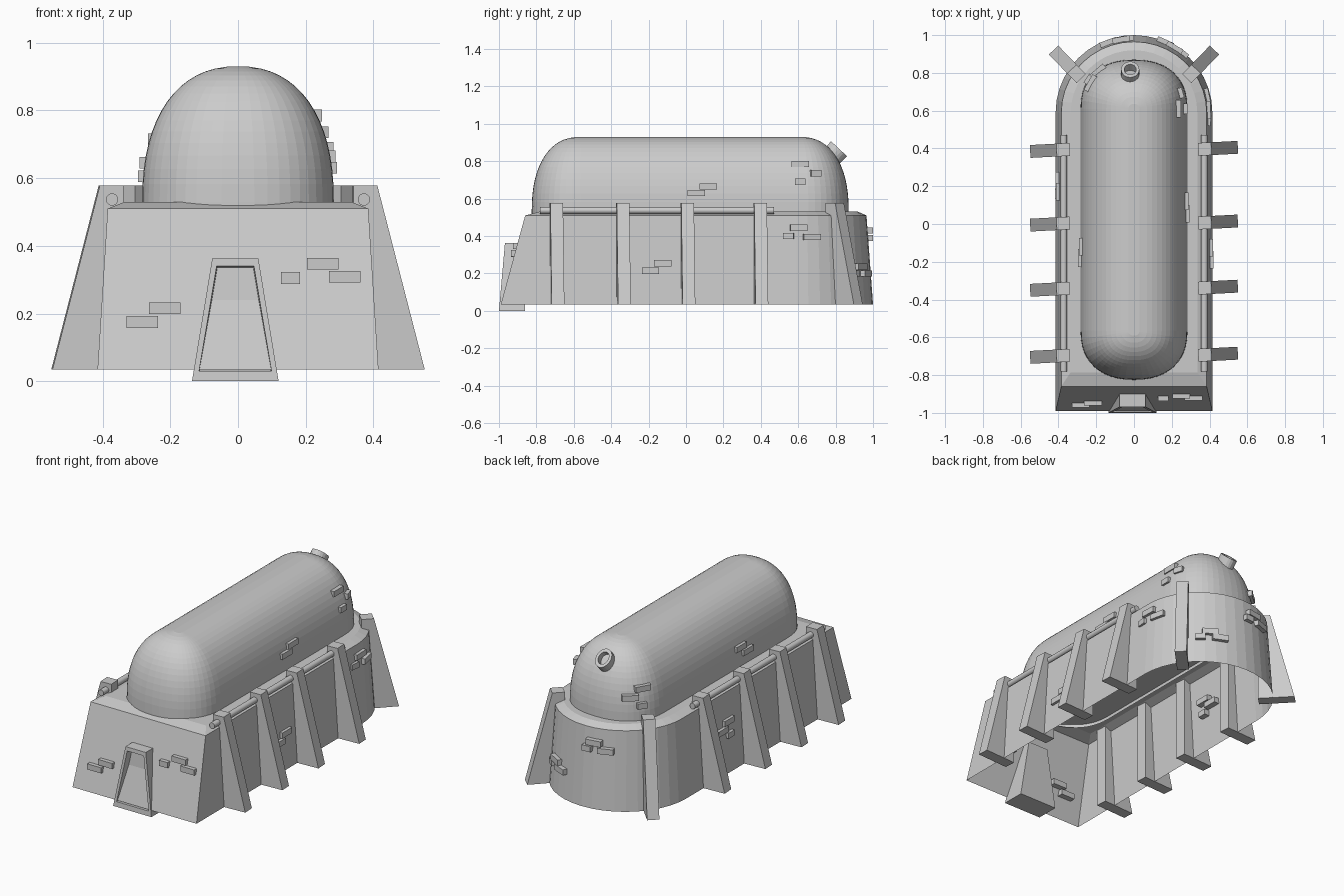
import bpy, bmesh, math
from mathutils import Matrix, Vector

cube = bpy.data.objects.get("Cube")
if cube:
    bpy.data.objects.remove(cube)

stone = bpy.data.materials.new("pale_grey")
stone.use_nodes = True
GREY = (0.6, 0.6, 0.6, 1)
stone.diffuse_color = GREY
stone.node_tree.nodes["Principled BSDF"].inputs["Base Color"].default_value = GREY


def finish(name, bm, matrix=None):
    bmesh.ops.recalc_face_normals(bm, faces=bm.faces)
    mesh = bpy.data.meshes.new(name)
    bm.to_mesh(mesh)
    bm.free()
    mesh.materials.append(stone)
    ob = bpy.data.objects.new(name, mesh)
    bpy.context.collection.objects.link(ob)
    if matrix:
        ob.matrix_world = matrix
    return ob


def loft(name, rings, cap_start=False, cap_end=False, closed=False, matrix=None):
    """Skin a list of equal-length point rings."""
    bm = bmesh.new()
    rows = [[bm.verts.new(p) for p in ring] for ring in rings]
    pairs = list(zip(rows, rows[1:]))
    if closed:
        pairs.append((rows[-1], rows[0]))
    for low, high in pairs:
        for i in range(len(low)):
            j = (i + 1) % len(low)
            bm.faces.new((low[i], low[j], high[j], high[i]))
    if cap_start:
        bm.faces.new(rows[0][::-1])
    if cap_end:
        bm.faces.new(rows[-1])
    return finish(name, bm, matrix)


# Sloping base, square in front and round behind, open below
ARC_Y = 0.59
BOTTOM, TOP = 0.035, 0.51


def outline(half, front, back, z):
    pts = [(-half, front, z), (half, front, z)]
    for i in range(21):
        a = math.pi * i / 20
        pts.append((half * math.cos(a), ARC_Y + (back - ARC_Y) * math.sin(a), z))
    return pts


loft("base_wall", [outline(0.415, -0.99, 1.0, BOTTOM),
                   outline(0.385, -0.86, 0.965, TOP),
                   outline(0.335, -0.785, 0.92, 0.53)], cap_end=True)

# Long rounded dome
A, B, H, DOME_Z, POWER = 0.283, 0.26, 0.4, 0.53, 2.3
FRONT_Y, BACK_Y = -0.565, 0.61


def curve_power(v):
    return math.copysign(abs(v) ** (2 / POWER), v)


def dome_ring(r, z):
    pts = []
    for y0, start in ((BACK_Y, 0), (FRONT_Y, math.pi)):
        for i in range(25):
            t = start + math.pi * i / 24
            pts.append((A * r * curve_power(math.cos(t)),
                        y0 + B * r * curve_power(math.sin(t)), z))
    return pts


rings = [dome_ring(1, TOP)]
for k in range(16):
    phi = math.pi / 2 * k / 16
    rings.append(dome_ring(curve_power(math.cos(phi)), DOME_Z + H * curve_power(math.sin(phi))))
rings.append(dome_ring(0.1, DOME_Z + H))
loft("dome", rings, cap_end=True)


# Buttresses: a tapering profile extruded across its width
def buttress(name, x, y, angle):
    profile = [(0, BOTTOM), (0.21, BOTTOM), (0.07, 0.578), (0, 0.578)]
    sides = [[(px, s * 0.034, pz) for px, pz in profile] for s in (-1, 1)]
    m = Matrix.Translation((x, y, 0)) @ Matrix.Rotation(math.radians(angle), 4, "Z")
    loft(name, sides, True, True, matrix=m)


for number, y in enumerate((-0.695, -0.34, 0.005, 0.395), 1):
    buttress(f"right_side_buttress_{number}", 0.34, y, 3)
    buttress(f"left_side_buttress_{number}", -0.34, y, 183)
buttress("back_buttress_1", 0.28, 0.77, 46)
buttress("back_buttress_2", -0.28, 0.77, 134)


# Pipes along the roof edges
def circle(radius, z, sx=1.0, n=20):
    return [(sx * radius * math.cos(2 * math.pi * i / n),
             radius * math.sin(2 * math.pi * i / n), z) for i in range(n)]


for name, x in (("pipe_1", 0.372), ("pipe_2", -0.372)):
    m = Matrix.Translation((x, -0.78, 0.537)) @ Matrix.Rotation(-math.pi / 2, 4, "X")
    pipe = loft(name, [circle(0.018, 0), circle(0.018, 1.25)], True, True, matrix=m)
    pipe.data.shade_smooth()
    pipe.data.set_sharp_from_angle(angle=math.radians(40))

# Hollow vent on the back of the dome
axis = Vector((0, 0.685, 0.728))
m = Matrix.Translation(Vector((-0.02, 0.818, 0.867)) - axis * 0.13) @ Matrix.Rotation(-math.radians(43.3), 4, "X")
loft("vent", [circle(0.058, 0, 0.83), circle(0.058, 0.13, 0.83),
              circle(0.038, 0.13, 0.83), circle(0.038, 0.03, 0.83)], cap_end=True, matrix=m)


# Doorway: tapered block with a recessed opening
def door_y(z):
    return -1.0 + 0.088 * z


def door_ring(half_low, half_high, low, high, depth=None):
    ring = []
    for x, z in ((-half_low, low), (half_low, low), (half_high, high), (-half_high, high)):
        y = -0.86 if depth is None else door_y(z) + depth
        ring.append((x - 0.008, y, z))
    return ring


loft("doorway", [door_ring(0.128, 0.068, 0, 0.363),
                 door_ring(0.128, 0.068, 0, 0.363, 0),
                 door_ring(0.107, 0.055, 0.03, 0.34, 0),
                 door_ring(0.104, 0.053, 0.032, 0.336, 0.045)], True, True)


# Exposed bricks
def brick(name, x, y, z, width, yaw):
    bm = bmesh.new()
    bmesh.ops.create_cube(bm, size=1)
    bmesh.ops.scale(bm, vec=(0.05, width, 0.034), verts=bm.verts)
    finish(name, bm, Matrix.Translation((x, y, z)) @ Matrix.Rotation(yaw, 4, "Z"))


def slope(z):
    return (z - BOTTOM) / (TOP - BOTTOM)


LONG, SHORT = 0.093, 0.056
for x, z, w in ((-0.217, 0.215, LONG), (-0.283, 0.175, LONG), (0.155, 0.305, SHORT),
                (0.25, 0.347, LONG), (0.315, 0.308, LONG)):
    brick("front_brick", x, -0.985 + 0.13 * slope(z), z, w, -math.pi / 2)

for side, y, z, w in ((1, -0.19, 0.215, LONG), (1, -0.125, 0.255, LONG),
                      (-1, 0.17, 0.34, LONG), (-1, 0.23, 0.30, LONG), (-1, 0.16, 0.26, SHORT)):
    x = side * (0.407 - 0.03 * slope(z))
    brick("side_brick", x, y, z, w, 0)

# Bricks on the curved back wall, placed by angle
for deg, z, w in ((2, 0.445, LONG), (-6, 0.40, SHORT), (12, 0.395, LONG),
                  (58, 0.235, LONG), (66, 0.20, LONG), (50, 0.20, SHORT),
                  (100, 0.43, LONG), (110, 0.39, LONG), (94, 0.39, SHORT)):
    a = math.radians(deg)
    r = 0.407 - 0.03 * slope(z)
    brick("back_brick", r * math.cos(a), ARC_Y + r * math.sin(a), z, w, a)

# Bricks on the dome, pushed out along its plan normal
for side, y, z, w in ((1, 0.055, 0.63, LONG), (1, 0.12, 0.665, LONG), (1, 0.61, 0.69, SHORT),
                      (1, 0.69, 0.735, SHORT), (1, 0.61, 0.785, LONG),
                      (-1, -0.12, 0.645, LONG), (-1, -0.18, 0.605, LONG),
                      (-1, 0.76, 0.62, SHORT), (-1, 0.80, 0.67, LONG), (-1, 0.74, 0.715, LONG)):
    dy = max(0, y - BACK_Y) / B
    x = A * (1 - ((z - DOME_Z) / H) ** POWER - dy ** POWER) ** (1 / POWER)
    yaw = math.atan2(dy ** (POWER - 1) / B, (x / A) ** (POWER - 1) / A)
    brick("dome_brick", side * (x - 0.01), y, z, w, yaw if side > 0 else math.pi - yaw)
